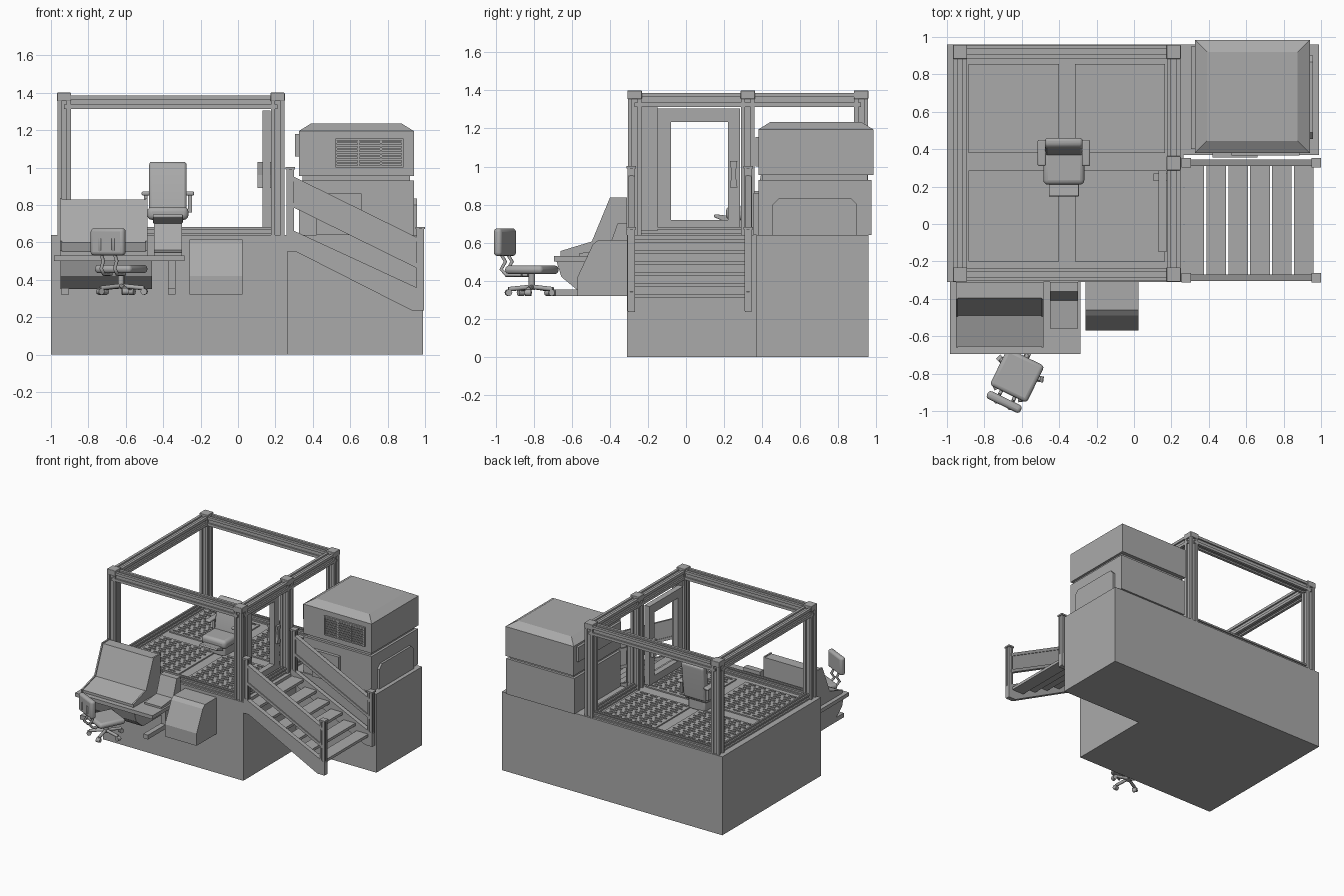
import bpy, bmesh
from math import radians, pi, cos, sin
from mathutils import Matrix, Vector

cube = bpy.data.objects.get("Cube")
if cube:
    bpy.data.objects.remove(cube, do_unlink=True)

grey = bpy.data.materials.new("plain_grey")
grey.use_nodes = True
grey.diffuse_color = (0.4, 0.4, 0.4, 1)
grey.node_tree.nodes["Principled BSDF"].inputs["Base Color"].default_value = (0.4, 0.4, 0.4, 1)


def finish(name, bm, bevel=0, segments=3):
    bmesh.ops.recalc_face_normals(bm, faces=bm.faces)
    mesh = bpy.data.meshes.new(name)
    bm.to_mesh(mesh)
    bm.free()
    ob = bpy.data.objects.new(name, mesh)
    mesh.materials.append(grey)
    bpy.context.collection.objects.link(ob)
    if bevel:
        mod = ob.modifiers.new("Bevel", "BEVEL")
        mod.width, mod.segments = bevel, segments
        bpy.ops.object.select_all(action="DESELECT")
        ob.select_set(True)
        bpy.context.view_layer.objects.active = ob
        bpy.ops.object.shade_smooth_by_angle(angle=radians(40))
    return ob


def add_box(bm, x, y, z):
    size = Matrix.Diagonal((x[1] - x[0], y[1] - y[0], z[1] - z[0], 1))
    mid = Matrix.Translation((sum(x) / 2, sum(y) / 2, sum(z) / 2))
    bmesh.ops.create_cube(bm, size=1, matrix=mid @ size)


def box(name, x, y, z, bevel=0):
    bm = bmesh.new()
    add_box(bm, x, y, z)
    return finish(name, bm, bevel)


def prism(name, axis, span, pts, bevel=0):
    """Extrude a 2D outline along an axis; the outline uses the other two axes in order."""
    bm = bmesh.new()

    def place(p, a):
        co = list(p)
        co.insert("xyz".index(axis), a)
        return bm.verts.new(co)
    ends = [[place(p, a) for p in pts] for a in span]
    for ring in ends:
        bm.faces.new(ring)
    for i in range(len(pts)):
        j = (i + 1) % len(pts)
        bm.faces.new((ends[0][i], ends[0][j], ends[1][j], ends[1][i]))
    return finish(name, bm, bevel)


def slotted(name, axis, span, centre, half, slot=0.4, depth=0.012):
    """Square bar with a channel cut along each side."""
    h, pts = half, []
    for k in range(4):
        for u, v in ((-h, -h), (-h * slot, -h), (-h * slot, depth - h),
                     (h * slot, depth - h), (h * slot, -h)):
            for _ in range(k):
                u, v = -v, u
            pts.append((centre[0] + u, centre[1] + v))
    return prism(name, axis, span, pts)


def rod(name, path, radius):
    curve = bpy.data.curves.new(name, "CURVE")
    curve.dimensions, curve.bevel_depth, curve.bevel_resolution = "3D", radius, 2
    curve.use_fill_caps = True
    spline = curve.splines.new("POLY")
    spline.points.add(len(path) - 1)
    for p, co in zip(spline.points, path):
        p.co = (*co, 1)
    ob = bpy.data.objects.new(name, curve)
    curve.materials.append(grey)
    bpy.context.collection.objects.link(ob)
    return ob


# Base plinth, L-shaped in plan
prism("base", "z", (0, 0.64), [(-1, -0.31), (0.265, -0.31), (0.265, 0.37),
                               (0.99, 0.37), (0.99, 0.96), (-1, 0.96)])

# Floor panels with raised tread dashes
for i, x in enumerate(((-0.885, -0.4), (-0.315, 0.165))):
    for j, y in enumerate(((-0.2, 0.285), (0.38, 0.855))):
        box(f"floor_panel_{i}{j}", x, y, (0.635, 0.65))
        bm = bmesh.new()
        for r in range(14):
            for c in range(5):
                x0 = x[0] + 0.02 + c * 0.09 + (r % 2) * 0.02
                y0 = y[0] + 0.02 + r * 0.033
                add_box(bm, (x0, x0 + 0.06), (y0, y0 + 0.012), (0.65, 0.655))
        finish(f"floor_tread_{i}{j}", bm)

# Cabin frame: posts, top beams and sill rails
left, right, front, back, middle = -0.93, 0.212, -0.27, 0.92, 0.325
for x, y in ((left, front), (right, front), (left, back), (right, back), (right, middle)):
    slotted("cabin_post", "z", (0.64, 1.36), (x, y), 0.036)
    box("post_cap", (x - 0.038, x + 0.038), (y - 0.038, y + 0.038), (1.355, 1.4), 0.004)
for z, h, label in ((1.35, 0.036, "top_beam"), (0.66, 0.022, "sill_rail")):
    for y in (front, back):
        slotted(label, "x", (left, right), (y, z), h)
    for x in (left, right):
        slotted(label, "y", (front, back), (x, z), h)

# Door leaf, side jamb and handle
box("door_jamb", (0.19, 0.23), (-0.235, -0.15), (0.66, 1.32))
dx = (0.13, 0.175)
box("door_stile_front", dx, (-0.15, -0.08), (0.66, 1.305))
box("door_stile_back", dx, (0.22, 0.285), (0.66, 1.305))
box("door_top_rail", dx, (-0.08, 0.22), (1.235, 1.305))
box("door_bottom_rail", dx, (-0.08, 0.22), (0.66, 0.72))
for x in ((0.105, 0.13), (0.175, 0.195)):
    prism("door_handle", "x", x, [(0.23, 0.89), (0.27, 0.89), (0.26, 0.96), (0.27, 1.03),
                                  (0.23, 1.03), (0.24, 0.96)])

# Stairs: stringers, rail panels, end posts and treads
for y in (-0.287, 0.327):
    prism("stair_stringer", "y", (y - 0.018, y + 0.018),
          [(0.26, 0.68), (0.26, 0.55), (0.31, 0.55), (0.93, 0.235), (0.995, 0.235), (0.995, 0.34)])
    prism("stair_rail_panel", "y", (y - 0.01, y + 0.01),
          [(0.29, 0.95), (0.29, 0.79), (0.97, 0.46), (0.97, 0.62)])
    for dz in (0, -0.14):
        prism("stair_rail_edge", "y", (y - 0.018, y + 0.018),
              [(0.29, 0.955 + dz), (0.29, 0.93 + dz), (0.97, 0.595 + dz), (0.97, 0.62 + dz)])
    for x, z in ((0.28, (0.6, 0.99)), (0.975, (0.24, 0.67))):
        slotted("stair_post", "z", z, (x, y), 0.02, depth=0.006)
        box("stair_post_cap", (x - 0.025, x + 0.025), (y - 0.025, y + 0.025), (z[1], z[1] + 0.012))
for i in range(6):
    x, z = 0.27 + i * 0.117, 0.62 - i * 0.058
    box("stair_tread", (x, x + 0.105), (-0.275, 0.315), (z - 0.022, z))

# Equipment cabinet: lower case, neck, upper case with sloped lid
cx, cy = (0.325, 0.94), (0.38, 0.975)
box("cabinet_lower", cx, cy, (0.64, 0.93))
box("cabinet_neck", (0.345, 0.92), (0.4, 0.955), (0.93, 0.96))
box("cabinet_upper", cx, (0.38, 0.985), (0.955, 1.195))
bm = bmesh.new()
add_box(bm, cx, (0.38, 0.985), (1.195, 1.235))
for v in bm.verts:
    if v.co.z > 1.2:
        v.co.x += 0.065 if v.co.x < 0.6 else -0.065
        v.co.y += 0.065 if v.co.y < 0.6 else -0.065
finish("cabinet_lid", bm)
box("cabinet_side_duct", (0.305, 0.33), (0.4, 0.95), (1.06, 1.18))
box("cabinet_front_panel", (0.42, 0.66), (0.355, 0.38), (0.64, 0.86))
prism("cabinet_side_hatch", "x", (0.94, 0.958),
      [(0.455, 0.64), (0.455, 0.8), (0.49, 0.835), (0.865, 0.835), (0.9, 0.8), (0.9, 0.64)])

# Vent grille: frame, slats and dividers
bm = bmesh.new()
gx, gz = (0.52, 0.885), (1.0, 1.155)
for z in (gz[0], gz[1] - 0.01):
    add_box(bm, gx, (0.365, 0.385), (z, z + 0.01))
for x in (gx[0], 0.64, 0.76, gx[1] - 0.01):
    add_box(bm, (x, x + 0.01), (0.365, 0.385), gz)
for i in range(7):
    z = gz[0] + 0.018 + i * 0.019
    add_box(bm, gx, (0.368, 0.385), (z, z + 0.01))
finish("vent_grille", bm)

# Console desk with sloped cabinet, underbox, legs and small terminal
box("desk_top", (-0.985, -0.285), (-0.695, -0.31), (0.5, 0.53))
console = [(-0.31, 0.53), (-0.31, 0.83), (-0.395, 0.83), (-0.49, 0.6), (-0.655, 0.55), (-0.655, 0.53)]
prism("console_body", "x", (-0.94, -0.495), console)
for x in (-0.952, -0.495):
    prism("console_cheek", "x", (x, x + 0.012),
          [(y - 0.005 * (y < -0.35), z + 0.006 * (z > 0.54)) for y, z in console])
prism("desk_underbox", "x", (-0.95, -0.46),
      [(-0.31, 0.5), (-0.31, 0.35), (-0.57, 0.35), (-0.655, 0.42), (-0.68, 0.5)])
for x in (-0.945, -0.375):
    box("desk_foot", (x, x + 0.042), (-0.685, -0.31), (0.32, 0.355))
    box("desk_leg", (x, x + 0.042), (-0.46, -0.38), (0.35, 0.5))
prism("terminal", "x", (-0.45, -0.3), [(-0.31, 0.53), (-0.31, 0.7), (-0.36, 0.7), (-0.41, 0.56),
                                       (-0.56, 0.545), (-0.56, 0.53)])

# Wall box with sloped front
prism("wall_box", "x", (-0.26, 0.025), [(-0.31, 0.32), (-0.31, 0.615), (-0.46, 0.615),
                                        (-0.49, 0.59), (-0.57, 0.42), (-0.57, 0.32)])

# Office chair, built facing +y about its own centre and then turned
parts = [box("chair_seat", (-0.11, 0.11), (-0.11, 0.11), (0.435, 0.48), 0.02),
         box("chair_back", (-0.1, 0.1), (-0.18, -0.135), (0.53, 0.675), 0.018),
         rod("chair_column", [(0, 0, 0.35), (0, 0, 0.44)], 0.018)]
for x in (-0.04, 0.04):
    parts.append(rod("chair_back_bar", [(x, -0.04, 0.43), (x, -0.13, 0.43), (x, -0.16, 0.46),
                                        (x, -0.135, 0.5), (x, -0.175, 0.56), (x, -0.175, 0.62)], 0.01))
for i in range(5):
    a = i * 2 * pi / 5 + 0.3
    c, s = cos(a) * 0.125, sin(a) * 0.125
    parts.append(rod("chair_leg", [(0, 0, 0.368), (c, s, 0.355)], 0.012))
    parts.append(rod("chair_caster", [(c - s * 0.13, s + c * 0.13, 0.337),
                                      (c + s * 0.13, s - c * 0.13, 0.337)], 0.018))
for ob in parts:
    ob.matrix_world = Matrix.Translation((-0.625, -0.81, 0)) @ Matrix.Rotation(radians(-26), 4, "Z")

# Operator seat in the cabin, facing the front
sx = -0.375
box("operator_pedestal", (sx - 0.075, sx + 0.075), (0.26, 0.4), (0.64, 0.73), 0.01)
box("operator_cushion", (sx - 0.11, sx + 0.11), (0.21, 0.42), (0.72, 0.79), 0.025)
prism("operator_back", "x", (sx - 0.1, sx + 0.1),
      [(0.36, 0.74), (0.4, 1.0), (0.42, 1.03), (0.46, 1.03), (0.46, 1.0), (0.43, 0.74)], 0.015)
for side in (-1, 1):
    x = sx + side * 0.118
    box("operator_armrest", (x - 0.022, x + 0.022), (0.31, 0.45), (0.85, 0.872), 0.008)
    box("armrest_bracket", (x - 0.01, x + 0.01), (0.39, 0.43), (0.76, 0.855))
prism("operator_footrest", "x", (sx - 0.08, sx + 0.08),
      [(0.145, 0.735), (0.15, 0.75), (0.23, 0.74), (0.23, 0.7)], 0.005)
